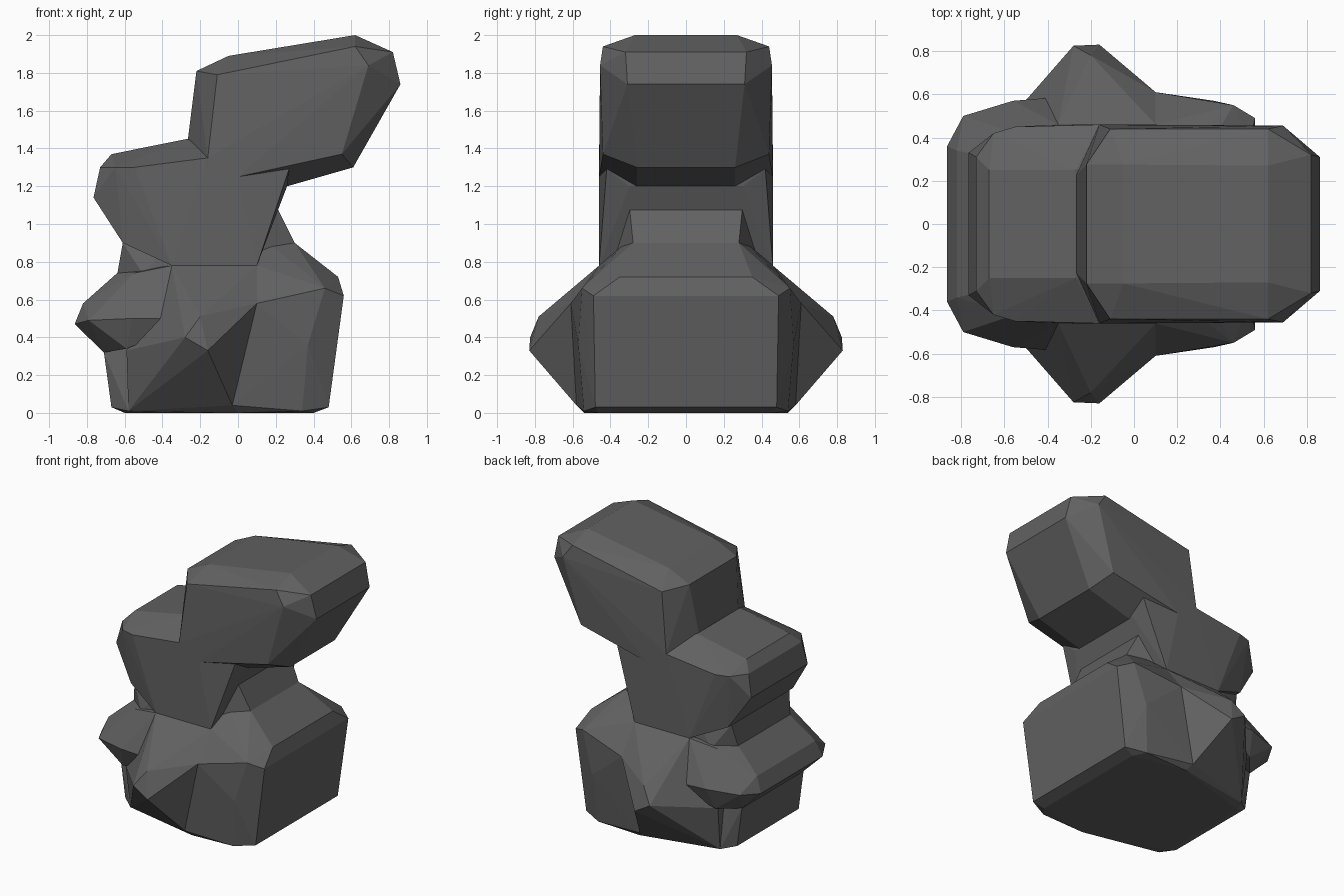
import bpy, bmesh


def boulder(name, points):
    """Convex faceted rock; each (x, z, half width) is mirrored across y."""
    bm = bmesh.new()
    for x, z, w in points:
        for s in (-1, 1):
            bm.verts.new((x, s * w, z))
    res = bmesh.ops.convex_hull(bm, input=bm.verts)
    loose = {v for v in res["geom_interior"] + res["geom_unused"]
             if isinstance(v, bmesh.types.BMVert)}
    bmesh.ops.delete(bm, geom=list(loose), context='VERTS')
    bmesh.ops.dissolve_limit(bm, angle_limit=0.02, verts=bm.verts, edges=bm.edges)
    bmesh.ops.recalc_face_normals(bm, faces=bm.faces)
    mesh = bpy.data.meshes.new(name)
    bm.to_mesh(mesh)
    bm.free()
    obj = bpy.data.objects.new(name, mesh)
    bpy.context.collection.objects.link(obj)
    return obj


# Base block with a chamfered foot
base = boulder("rock_stack", [
    (-.67, .03, .36), (-.6, 0, .36), (-.58, .01, .43), (-.71, .32, .36),
    (-.03, .04, .58), (0, 0, .54), (.34, .01, .54), (.40, 0, .46),
    (.48, .03, .48), (.37, .36, .57), (.49, .42, .37), (.1, .58, .61),
    (.46, .66, .55), (.56, .62, .49)])

# Shoulder sloping down to the right-hand lip
shoulder = boulder("right_shoulder", [
    (.1, .58, .61), (.46, .66, .55), (.56, .62, .49), (.53, .72, .35),
    (.30, .90, .28), (.17, .89, .33), (.1, .78, .46), (-.35, .78, .46),
    (-.2, .5, .6)])

# Pointed bulges on the front and back
bulge = boulder("side_bulges", [
    (-.2, .51, .78), (-.28, .40, .825), (-.16, .33, .83), (-.03, .04, .58),
    (.1, .58, .61), (-.59, .33, .47), (-.58, .01, .43), (-.35, .78, .46),
    (.1, .78, .46)])

# Overhanging lip on the left
lip = boulder("left_lip", [
    (-.865, .47, .36), (-.82, .58, .34), (-.79, .49, .5), (-.71, .32, .36),
    (-.59, .34, .5), (-.56, .50, .57), (-.64, .74, .30), (-.55, .74, .42),
    (-.35, .78, .46), (-.2, .5, .6)])

# Narrow waist
waist = boulder("waist", [
    (-.61, .90, .34), (-.64, .73, .30), (-.5, .73, .42), (-.3, 1.0, .4),
    (.20, 1.10, .30), (.30, .90, .28), (.17, .89, .33), (.28, .75, .3),
    (0, .76, .44)])

# Middle boulder
middle = boulder("middle_boulder", [
    (-.765, 1.14, .33), (-.73, 1.30, .31), (-.67, 1.37, .25), (-.27, 1.45, .25),
    (-.65, 1.30, .42), (-.55, 1.30, .45), (-.16, 1.35, .46), (0, 1.25, .46),
    (.27, 1.29, .42), (.26, 1.20, .30), (.19, 1.12, .40), (.1, .78, .46),
    (-.35, .78, .46), (-.61, .90, .38)])

# Leaning top boulder
top = boulder("top_boulder", [
    (-.265, 1.45, .23), (-.22, 1.81, .275), (-.05, 1.89, .275), (.62, 2.0, .27),
    (.82, 1.91, .32), (.86, 1.74, .31), (.61, 1.30, .26), (.26, 1.20, .26),
    (-.11, 1.79, .44), (.62, 1.94, .44), (.69, 1.84, .455), (.55, 1.37, .44),
    (0, 1.25, .46), (-.16, 1.35, .46)])

# Fuse the boulders into one stack and remove the helpers
parts = [shoulder, bulge, lip, waist, middle, top]
for part in parts:
    part.hide_render = True
    mod = base.modifiers.new(part.name, 'BOOLEAN')
    mod.operation = 'UNION'
    mod.solver = 'EXACT'
    mod.object = part
bpy.context.view_layer.objects.active = base
for part in parts:
    bpy.ops.object.modifier_apply(modifier=part.name)
    bpy.data.objects.remove(part)

# Dark stone
stone = bpy.data.materials.new("dark_stone")
stone.diffuse_color = (.12, .12, .12, 1)
base.data.materials.clear()
base.data.materials.append(stone)
